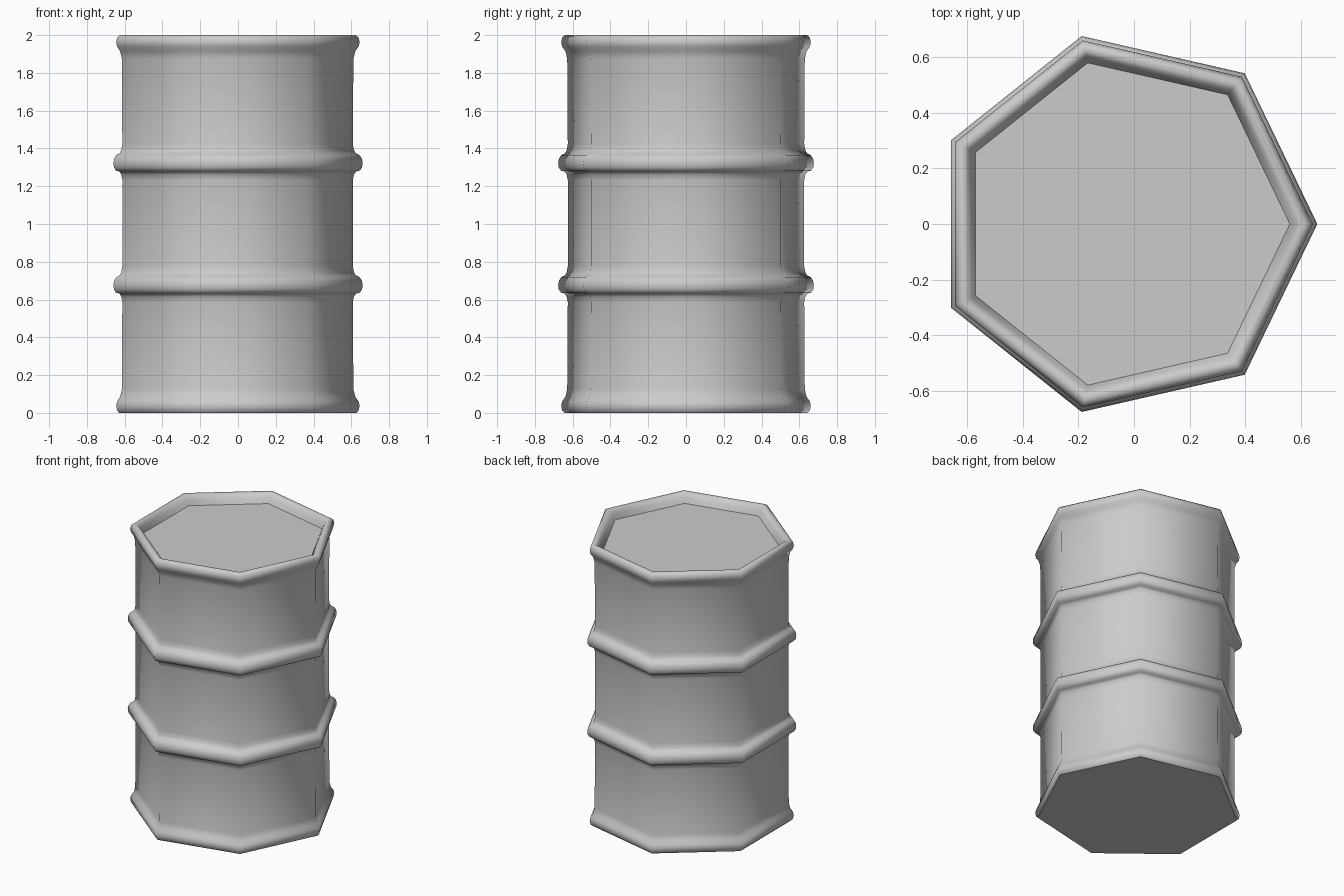
import bpy, bmesh, math

if "Cube" in bpy.data.objects:
    bpy.data.objects.remove(bpy.data.objects["Cube"])

SIDES = 7
SHIFT = -0.034  # centres the odd-sided outline on x = 0


def hoop(z):
    """Raised reinforcing hoop around the body, centred at height z."""
    return [(0.642, z - 0.09), (0.648, z - 0.06), (0.66, z - 0.045),
            (0.680, z - 0.04), (0.691, z - 0.023), (0.694, z),
            (0.690, z + 0.023), (0.677, z + 0.042), (0.657, z + 0.052),
            (0.648, z + 0.068), (0.642, z + 0.10)]


# Outer profile (radius, height): bottom rim, two hoops, top rim, recessed lid
profile = [(0.660, 0.0), (0.672, 0.012), (0.678, 0.038), (0.672, 0.062),
           (0.655, 0.085), (0.645, 0.125)]
profile += hoop(0.677) + hoop(1.323)
profile += [(0.645, 1.875), (0.655, 1.915), (0.672, 1.938), (0.678, 1.962),
            (0.672, 1.988), (0.657, 2.0), (0.637, 2.0), (0.622, 1.988),
            (0.610, 1.97), (0.595, 1.935)]

bm = bmesh.new()
rings = []
for r, z in profile:
    rings.append([bm.verts.new((r * math.cos(math.tau * i / SIDES) + SHIFT,
                                r * math.sin(math.tau * i / SIDES), z))
                  for i in range(SIDES)])
for low, high in zip(rings, rings[1:]):
    for i in range(SIDES):
        j = (i + 1) % SIDES
        bm.faces.new((low[i], low[j], high[j], high[i]))

# Flat base and lid
bm.faces.new(rings[0][::-1])
bm.faces.new(rings[-1])
bmesh.ops.recalc_face_normals(bm, faces=bm.faces)

mesh = bpy.data.meshes.new("barrel")
bm.to_mesh(mesh)
bm.free()
barrel = bpy.data.objects.new("barrel", mesh)
bpy.context.collection.objects.link(barrel)

# Smooth sides; base and lid stay crisp
for poly in mesh.polygons:
    poly.use_smooth = len(poly.vertices) == 4
for edge in mesh.edges:
    zs = {round(mesh.vertices[v].co.z, 4) for v in edge.vertices}
    edge.use_edge_sharp = zs in ({0.0}, {1.935})
